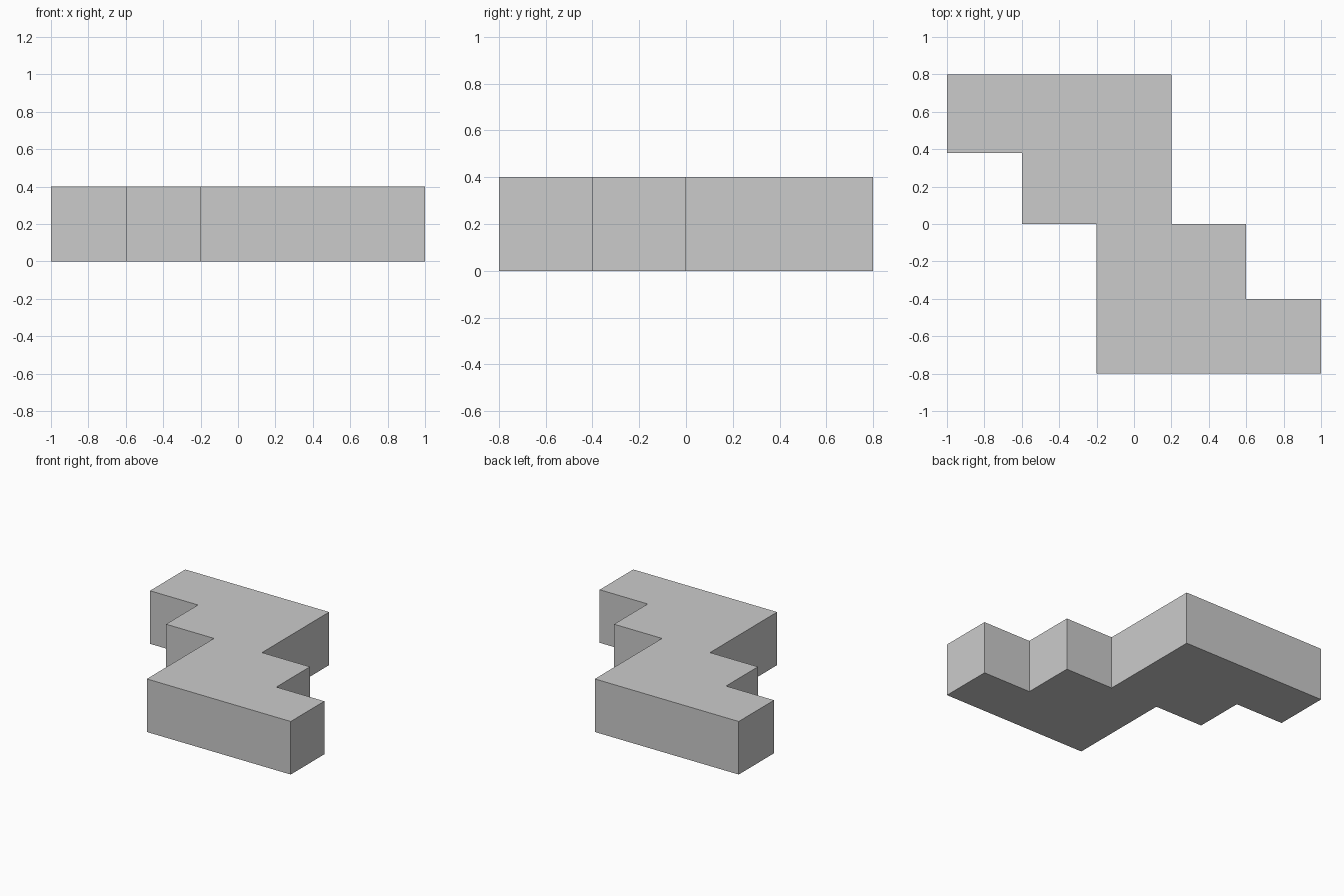
import bpy
import bmesh

if "Cube" in bpy.data.objects:
    bpy.data.objects.remove(bpy.data.objects["Cube"])

HEIGHT = 0.4

# Stepped zigzag outline, counter-clockwise seen from above
outline = [(-1, 0.8), (-1, 0.38), (-0.6, 0.38), (-0.6, 0.0), (-0.2, 0.0), (-0.2, -0.8),
           (1, -0.8), (1, -0.4), (0.6, -0.4), (0.6, 0.0), (0.2, 0.0), (0.2, 0.8)]

# Extrude the outline into a solid block
bm = bmesh.new()
base = bm.faces.new([bm.verts.new((x, y, 0)) for x, y in outline])
top = bmesh.ops.extrude_face_region(bm, geom=[base], use_keep_orig=True)["geom"]
bmesh.ops.translate(bm, vec=(0, 0, HEIGHT),
                    verts=[v for v in top if isinstance(v, bmesh.types.BMVert)])
bmesh.ops.recalc_face_normals(bm, faces=bm.faces)

mesh = bpy.data.meshes.new("stepped_block")
bm.to_mesh(mesh)
bm.free()
bpy.context.collection.objects.link(bpy.data.objects.new("stepped_block", mesh))
